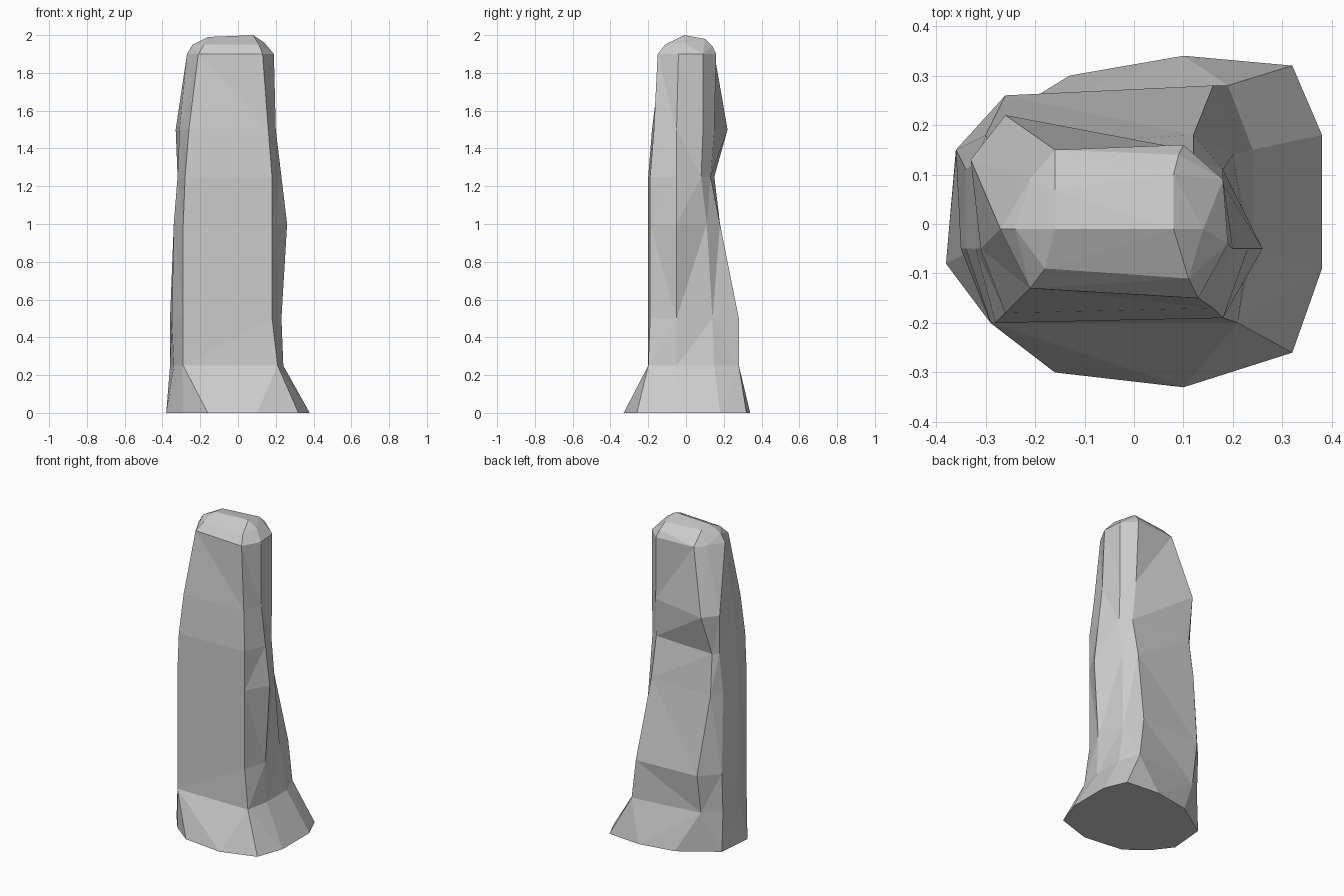
import bpy
import bmesh

default_cube = bpy.data.objects.get("Cube")
if default_cube:
    bpy.data.objects.remove(default_cube, do_unlink=True)

# Stone colour
stone = bpy.data.materials.new("pale grey stone")
stone.use_nodes = True
stone.diffuse_color = (0.6, 0.6, 0.6, 1)
stone.node_tree.nodes["Principled BSDF"].inputs["Base Color"].default_value = stone.diffuse_color

# Vertical ridges of the pillar, counter-clockwise; plan positions in hundredths at each height
heights = [25, 50, 100, 125, 150, 190]
ridges = {
    "front right": [(-29, -20), (-29, -20), (-29, -20), (-28, -20), (-26, -18), (-21, -13)],
    "front left": [(21, -20), (18, -19), (18, -19), (18, -19), (16, -17), (13, -15)],
    "left front": [(24, -5), (23, -5), (26, -5), (23, -5), (20, -5), (19, -4)],
    "left back": [(24, 15), (20, 14), (18, 11), (18, 8), (18, 9), (18, 9)],
    "back left": [(19, 28), (16, 28), (12, 18), (12, 13), (11, 15), (10, 16)],
    "back right": [(-26, 22), (-26, 26), (-30, 18), (-29, 15), (-26, 22), (-16, 15)],
    "right back": [(-36, 14), (-36, 15), (-34, 11), (-32, 12), (-33, 13), (-21, 9)],
    "right front": [(-34, -6), (-35, -5), (-34, -5), (-32, -5), (-31, -5), (-27, -1)],
}

# Flared foot outline and worn crown corners
foot = [(-16, -30), (10, -33), (32, -26), (38, -9), (38, 18), (32, 32),
        (10, 34), (-13, 30), (-36, 15), (-38, -8), (-29, -20)]
crown = [(-18, -9, 195), (11, -11, 195), (14, -1, 196), (-24, -1, 195),
         (-16, -1, 199), (8, -1, 200), (8, 10, 198), (-16, 7, 198), (9, 14, 194)]

mesh_builder = bmesh.new()


def add_point(x, y, z):
    return mesh_builder.verts.new((x / 100, y / 100, z / 100))


def wrap_end(ring, end_points):
    """Close an end of the shaft with a faceted hull, leaving the joint open."""
    result = bmesh.ops.convex_hull(mesh_builder, input=ring + end_points)
    joint = set(ring)
    hidden = [item for item in result["geom"]
              if isinstance(item, bmesh.types.BMFace) and joint.issuperset(item.verts)]
    bmesh.ops.delete(mesh_builder, geom=hidden, context="FACES_ONLY")


rings = [[add_point(*path[level], height) for path in ridges.values()]
         for level, height in enumerate(heights)]
wrap_end(rings[0], [add_point(x, y, 0) for x, y in foot])
wrap_end(rings[-1], [add_point(*corner) for corner in crown])

# Shaft facets between neighbouring rings
for lower, upper in zip(rings, rings[1:]):
    for side in range(len(lower)):
        after = (side + 1) % len(lower)
        mesh_builder.faces.new((lower[side], lower[after], upper[after], upper[side]))

bmesh.ops.triangulate(mesh_builder, faces=mesh_builder.faces[:], quad_method="SHORT_EDGE")
bmesh.ops.recalc_face_normals(mesh_builder, faces=mesh_builder.faces[:])

mesh = bpy.data.meshes.new("rock_pillar")
mesh_builder.to_mesh(mesh)
mesh_builder.free()
mesh.materials.append(stone)
pillar = bpy.data.objects.new("rock_pillar", mesh)
bpy.context.collection.objects.link(pillar)
